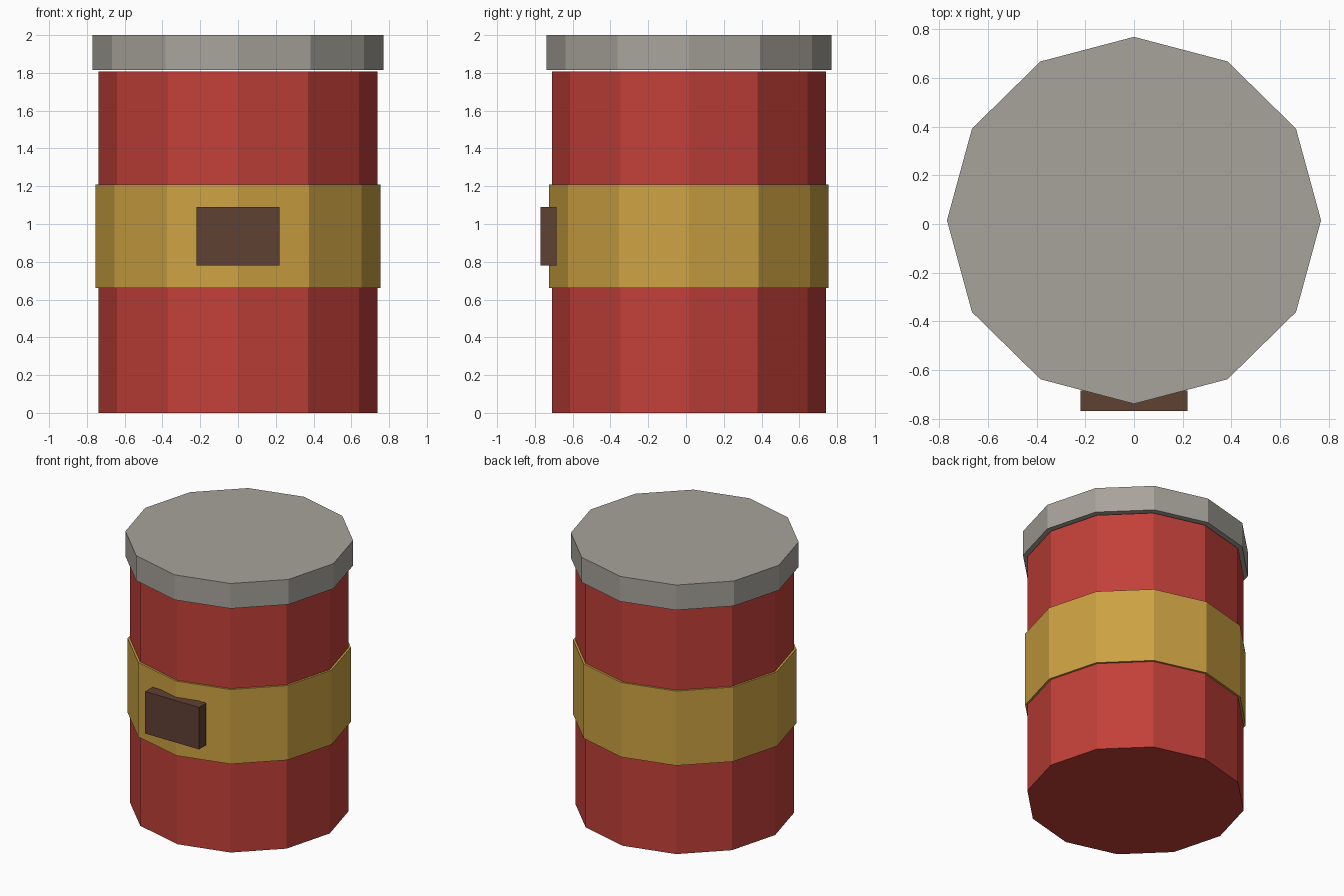
import bpy, math

if "Cube" in bpy.data.objects:
    bpy.data.objects.remove(bpy.data.objects["Cube"])

CY = 0.015          # drum centre, pushed back a little by the buckle
SQUASH = 0.981      # drum is slightly flattened front to back


def material(name, colour):
    m = bpy.data.materials.new(name)
    m.diffuse_color = (*colour, 1.0)
    m.use_nodes = True
    m.node_tree.nodes["Principled BSDF"].inputs["Base Color"].default_value = m.diffuse_color
    return m


red = material("red paint", (0.54, 0.051, 0.040))
gold = material("gold band", (0.61, 0.36, 0.055))
grey = material("grey lid", (0.39, 0.37, 0.33))
brown = material("dark brown", (0.118, 0.053, 0.033))


def drum(name, radius, z0, z1, mat):
    """Flat-faced twelve-sided cylinder with a corner facing the front."""
    bpy.ops.mesh.primitive_cylinder_add(
        vertices=12, radius=radius, depth=z1 - z0, location=(0, CY, (z0 + z1) / 2))
    ob = bpy.context.object
    ob.name = name
    ob.scale.y = SQUASH
    ob.data.materials.append(mat)
    bpy.ops.object.transform_apply(location=False, rotation=False, scale=True)


# Body, label band and overhanging lid
drum("body", 0.739, 0.0, 1.807, red)
drum("band", 0.754, 0.66, 1.21, gold)
drum("lid", 0.769, 1.815, 2.0, grey)

# Front plate
bpy.ops.mesh.primitive_cube_add(size=1, location=(0, -0.727, 0.936))
plate = bpy.context.object
plate.name = "front_plate"
plate.scale = (0.44, 0.084, 0.31)
plate.data.materials.append(brown)
bpy.ops.object.transform_apply(location=False, rotation=False, scale=True)
